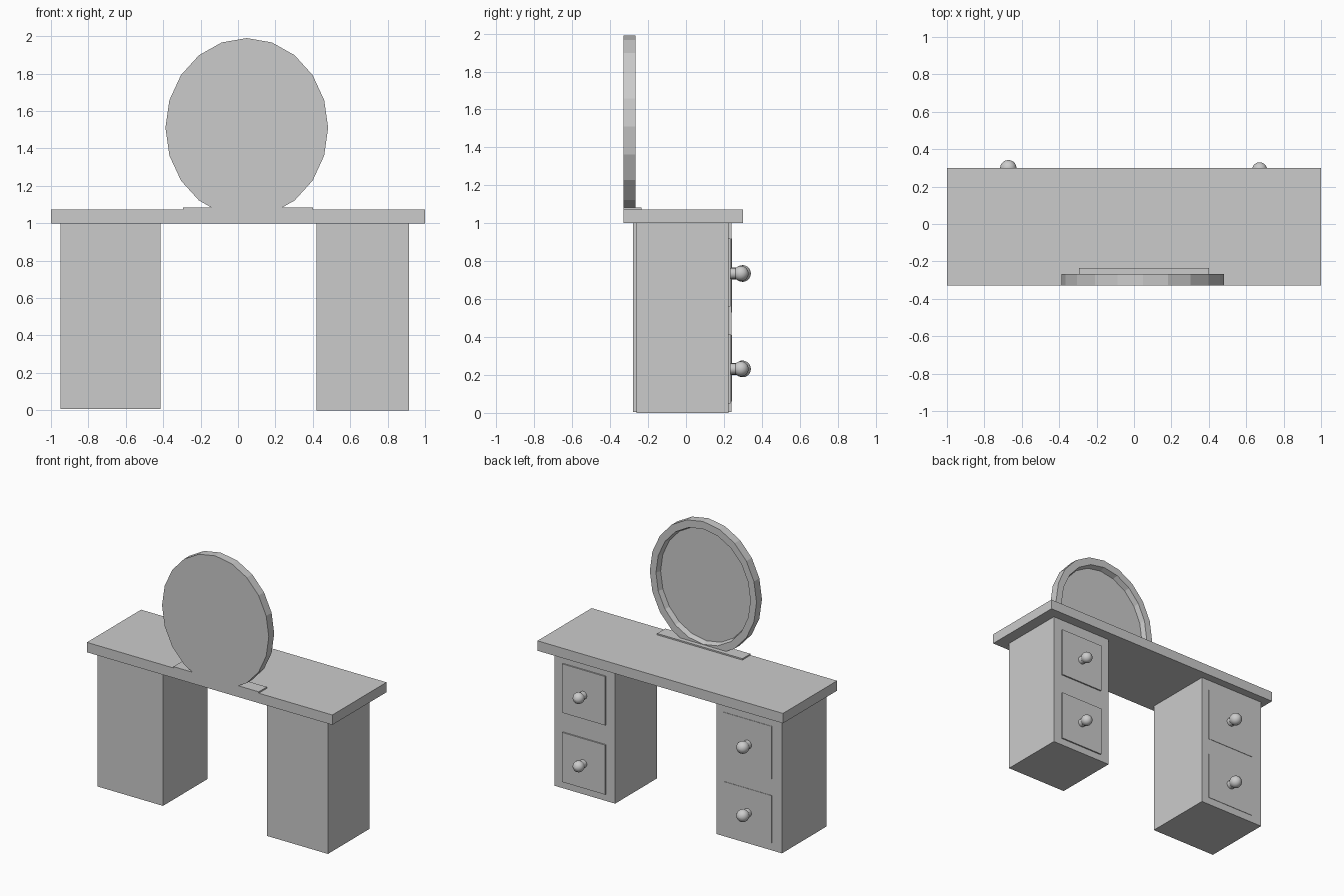
import bpy, bmesh, math

if "Cube" in bpy.data.objects:
    bpy.data.objects.remove(bpy.data.objects["Cube"])


def add_object(name, bm):
    bmesh.ops.recalc_face_normals(bm, faces=bm.faces[:])
    mesh = bpy.data.meshes.new(name)
    bm.to_mesh(mesh)
    bm.free()
    obj = bpy.data.objects.new(name, mesh)
    bpy.context.collection.objects.link(obj)
    return obj


def box(name, x, y, z):
    bm = bmesh.new()
    bmesh.ops.create_cube(bm, size=1)
    for v in bm.verts:
        for i, (lo, hi) in enumerate((x, y, z)):
            v.co[i] = lo if v.co[i] < 0 else hi
    return add_object(name, bm)


def lathe_y(name, cx, cz, profile, sides, stretch=1.0):
    """Closed solid around a y axis; profile is a list of (radius, y)."""
    bm = bmesh.new()
    rings = []
    for r, y in profile:
        rings.append([bm.verts.new((cx + r * math.sin(2 * math.pi * k / sides), y,
                                    cz + r * stretch * math.cos(2 * math.pi * k / sides)))
                      for k in range(sides)])
    for a, b in zip(rings, rings[1:]):
        for k in range(sides):
            n = (k + 1) % sides
            bm.faces.new((a[k], a[n], b[n], b[k]))
    bm.faces.new(rings[0])
    bm.faces.new(rings[-1])
    return add_object(name, bm)


def knob(name, x, z, face_y, r):
    # short stem flowing into a round ball
    cy = face_y + 0.055
    profile = [(r * 0.72, face_y - 0.01), (r * 0.72, cy - r * 0.69)]
    for i in range(9):
        a = math.radians(-44 + i * 16)
        profile.append((r * math.cos(a), cy + r * math.sin(a)))
    profile.append((r * 0.08, cy + r))
    obj = lathe_y(name, x, z, profile, 20)
    bpy.ops.object.select_all(action='DESELECT')
    obj.select_set(True)
    bpy.context.view_layer.objects.active = obj
    bpy.ops.object.shade_smooth_by_angle(angle=math.radians(35))


# table top
box("table_top", (-1, 1), (-0.33, 0.30), (1.0, 1.073))

# pedestals: name, x, y, bottom, drawer x, drawer front y, drawer z ranges, knob radius
pedestals = [
    ("left", (-0.95, -0.415), (-0.28, 0.24), 0.006, (-0.867, -0.476), 0.243,
     ((0.06, 0.41), (0.53, 0.92)), 0.044),
    ("right", (0.42, 0.915), (-0.26, 0.225), 0.0, (0.494, 0.844), 0.235,
     ((0.05, 0.415), (0.56, 0.92)), 0.04),
]
for side, px, py, bottom, dx, dy, ranges, r in pedestals:
    box(side + "_pedestal", px, py, (bottom, 1.0))
    for label, zr, kz in zip(("lower", "upper"), ranges, (0.232, 0.735)):
        box(f"{side}_{label}_drawer", dx, (py[1] - 0.02, dy), zr)
        knob(f"{side}_{label}_knob", math.copysign(0.672, px[0]), kz, dy, r)

# mirror foot plate
box("mirror_base", (-0.295, 0.40), (-0.33, -0.235), (1.06, 1.083))

# oval mirror, 20 sides, recessed on the drawer side
lathe_y("mirror", 0.047, 1.51,
        [(0.435, -0.33), (0.435, -0.267), (0.385, -0.267), (0.375, -0.307)],
        20, 0.48 / 0.435)
